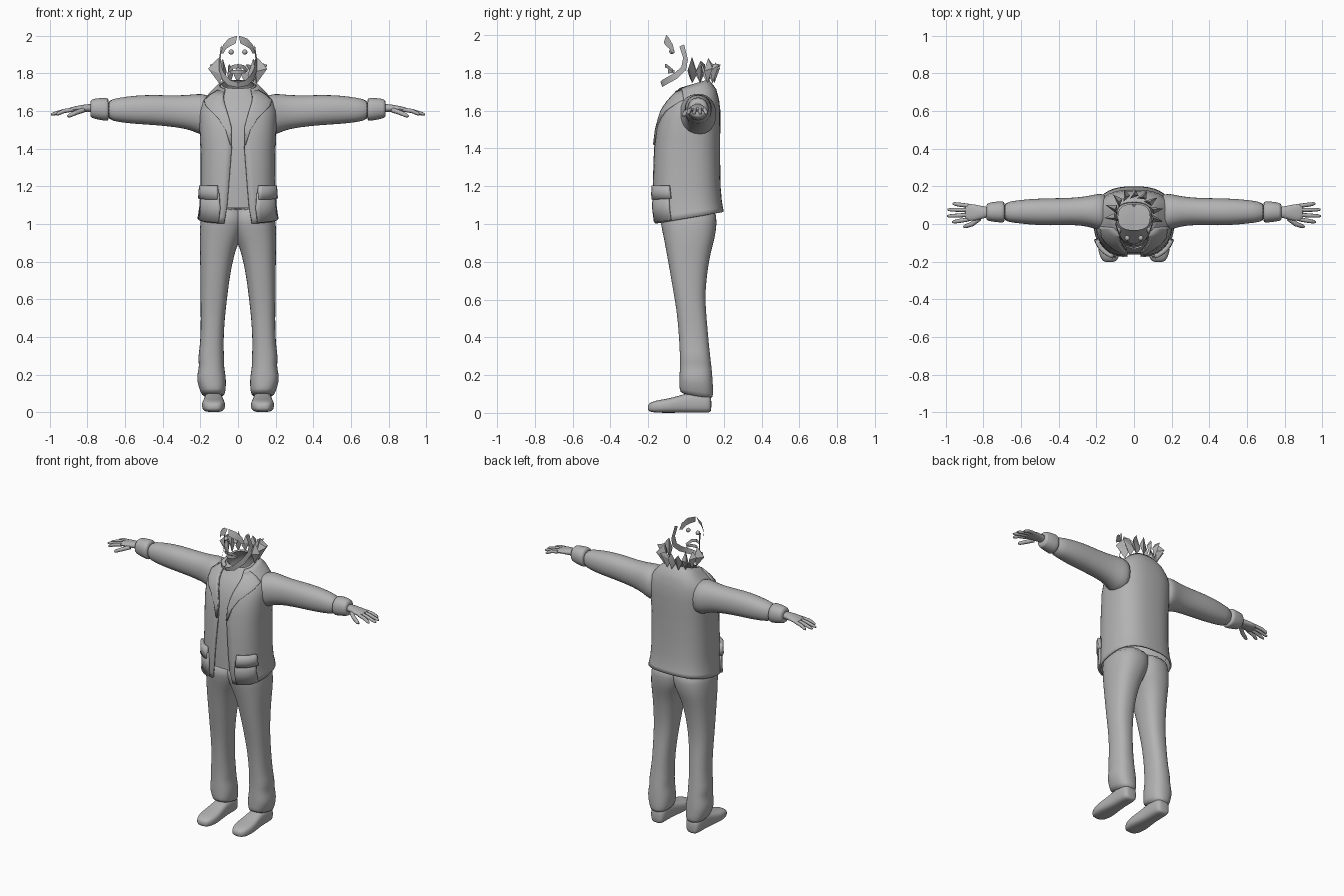
import bpy, bmesh, math
from mathutils import Vector

if "Cube" in bpy.data.objects:
    bpy.data.objects.remove(bpy.data.objects["Cube"])

grey = bpy.data.materials.new("plain grey")
grey.diffuse_color = (0.45, 0.45, 0.45, 1)
grey.use_nodes = True
grey.node_tree.nodes["Principled BSDF"].inputs["Base Color"].default_value = grey.diffuse_color


def make(name, verts, faces, mirror=False, subsurf=0, thick=0, recalc=False, angle=50):
    me = bpy.data.meshes.new(name)
    me.from_pydata([tuple(v) for v in verts], [], faces)
    if recalc:
        bm = bmesh.new()
        bm.from_mesh(me)
        bmesh.ops.recalc_face_normals(bm, faces=bm.faces[:])
        bm.to_mesh(me)
        bm.free()
    me.materials.append(grey)
    me.shade_smooth()
    me.set_sharp_from_angle(angle=math.radians(angle))
    ob = bpy.data.objects.new(name, me)
    bpy.context.collection.objects.link(ob)
    if mirror:
        m = ob.modifiers.new("mirror", 'MIRROR')
        m.use_mirror_merge = False
    if subsurf:
        ob.modifiers.new("smooth", 'SUBSURF').levels = subsurf
        ob.modifiers["smooth"].render_levels = subsurf
    if thick:
        s = ob.modifiers.new("thickness", 'SOLIDIFY')
        s.thickness, s.offset = thick, -1
    return ob


def loft(name, rings, closed=True, caps=True, **kw):
    n = len(rings[0])
    verts = [p for r in rings for p in r]
    faces = []
    for i in range(len(rings) - 1):
        for j in range(n if closed else n - 1):
            k = (j + 1) % n
            faces.append((i * n + j, i * n + k, (i + 1) * n + k, (i + 1) * n + j))
    if caps and closed:
        faces.append(tuple(reversed(range(n))))
        faces.append(tuple(range(len(verts) - n, len(verts))))
    return make(name, verts, faces, recalc=closed and caps, **kw)


def power(v, e):
    return math.copysign(abs(v) ** e, v)


def oval(a0, a1, b0, b1, n=16, p=2.4):
    """Rounded-box outline between the given limits."""
    out = []
    for i in range(n):
        t = 2 * math.pi * i / n
        out.append(((a0 + a1) / 2 + (a1 - a0) / 2 * power(math.sin(t), 2 / p),
                    (b0 + b1) / 2 - (b1 - b0) / 2 * power(math.cos(t), 2 / p)))
    return out


# ---- torso profile: height, half width, front, back, tilt, front opening ----
BODY = [(1.03, .215, -.168, .2, .17, .075), (1.1, .205, -.177, .19, .1, .06),
        (1.2, .2, -.178, .183, 0, .05), (1.4, .2, -.17, .18, 0, .034),
        (1.52, .205, -.155, .182, 0, .036), (1.6, .205, -.13, .182, 0, .058),
        (1.65, .19, -.105, .175, .05, .072), (1.69, .15, -.078, .16, .15, .078),
        (1.73, .1, -.048, .12, .3, .07)]
P = 2.6


def body_at(z):
    z = min(max(z, BODY[0][0]), BODY[-1][0])
    for a, b in zip(BODY, BODY[1:]):
        if z <= b[0]:
            f = (z - a[0]) / (b[0] - a[0])
            return [u + (v - u) * f for u, v in zip(a, b)]
    return list(BODY[-1])


def surf(t, z, off=0.0):
    """Point on the torso at angle t from the front."""
    _, w, f, b, tilt, _ = body_at(z)
    w, d, c = w + off, (b - f) / 2 + off, (f + b) / 2
    y = c - d * power(math.cos(t), 2 / P)
    return Vector((w * power(math.sin(t), 2 / P), y, z + tilt * y))


def angle_of(x, z):
    return math.asin(min(.985, x / body_at(z)[1]) ** (P / 2))


levels = [1.03, 1.06, 1.1, 1.15, 1.2, 1.3, 1.4, 1.46, 1.52, 1.56, 1.6, 1.63, 1.65, 1.67, 1.69, 1.71, 1.73]

# jacket shell, open down the front
rings = []
for z in levels:
    t0 = angle_of(body_at(z)[5], z)
    rings.append([surf(t0 + (2 * math.pi - 2 * t0) * i / 40, z) for i in range(41)])
loft("jacket", rings, closed=False, thick=.01)

# shirt and neck under the jacket
loft("shirt", [[surf(2 * math.pi * i / 40, z, -.016) for i in range(40)] for z in levels[2:]], caps=False)


# plates that follow the torso: lapels, pockets, flaps
def plate(name, rows, off, cols=8):
    loft(name, [[surf(a + (b - a) * i / cols, z, off) for i in range(cols + 1)] for z, a, b in rows],
         closed=False, mirror=True, thick=min(off + .004, .025))


LAPEL = [(1.42, .033, .04), (1.5, .034, .064), (1.56, .045, .1), (1.6, .056, .14), (1.63, .064, .165),
         (1.66, .072, .175), (1.69, .076, .142), (1.72, .07, .1)]
plate("lapel", [(z, angle_of(a, z), angle_of(b, z)) for z, a, b in LAPEL], .008)
plate("pocket", [(1.035, .38, 1.15), (1.1, .36, 1.15), (1.17, .4, 1.15)], .012)
plate("pocket_flap", [(1.14, .42, 1.22), (1.17, .42, 1.2), (1.205, .44, 1.18)], .02)


# sleeve: x, y range, z range
def along_x(rows, p=2.2, n=16):
    return [[(x, a, b) for a, b in oval(y0, y1, z0, z1, n, p)] for x, y0, y1, z0, z1 in rows]


loft("sleeve", along_x([
    (.13, -.05, .16, 1.47, 1.68), (.19, -.035, .165, 1.465, 1.695), (.24, -.015, .15, 1.495, 1.69),
    (.32, -.005, .14, 1.512, 1.683), (.45, -.01, .138, 1.525, 1.688), (.55, -.005, .135, 1.53, 1.684),
    (.63, .005, .125, 1.54, 1.672), (.7, .012, .115, 1.552, 1.66)]), mirror=True, subsurf=1)
loft("cuff", along_x([
    (.685, .01, .118, 1.55, 1.665), (.695, .005, .122, 1.545, 1.672), (.74, .01, .12, 1.553, 1.67),
    (.78, .016, .112, 1.562, 1.664), (.785, .026, .1, 1.572, 1.65)]), mirror=True, subsurf=1)

# hands
loft("palm", along_x([
    (.76, .035, .09, 1.59, 1.64), (.8, .03, .095, 1.595, 1.637), (.84, .016, .104, 1.595, 1.632),
    (.88, .014, .11, 1.593, 1.622), (.9, .02, .106, 1.597, 1.617)], n=12), mirror=True, subsurf=1)


def finger(name, a, b, c, r):
    pts, rings = [Vector(a), Vector(b), Vector(c)], []
    d = (pts[2] - pts[0]).normalized()
    side = d.cross(Vector((0, 0, 1))).normalized()
    up = side.cross(d)
    for p, k in ((pts[0], 1), (pts[1], 1), (pts[1].lerp(pts[2], .75), .85), (pts[2], .45)):
        rings.append([p + (side * math.cos(i * math.pi / 4) + up * math.sin(i * math.pi / 4)) * r * k
                      for i in range(8)])
    loft(name, rings, mirror=True)


for nm, y0, y1, x1 in (("index_finger", .024, .01, .965), ("middle_finger", .049, .042, .993),
                       ("ring_finger", .074, .076, .99), ("little_finger", .097, .108, .962)):
    finger(nm, (.88, y0, 1.607), (.925, (y0 + y1) / 2, 1.6), (x1, y1, 1.582), .011)
finger("thumb", (.82, .03, 1.605), (.86, .0, 1.592), (.905, -.016, 1.572), .013)

# trouser legs: z, x range, y range, hem tilt
legs = [(.085, .072, .19, -.03, .14, -.2), (.11, .066, .2, -.035, .145, -.15), (.16, .062, .218, -.035, .143, -.1),
        (.2, .066, .218, -.035, .14, 0), (.25, .075, .205, -.033, .135, 0), (.29, .072, .215, -.033, .13, 0),
        (.36, .078, .2, -.035, .122, 0), (.5, .07, .198, -.045, .11, 0), (.6, .058, .2, -.06, .102, 0),
        (.7, .046, .2, -.078, .108, 0), (.8, .028, .202, -.095, .122, 0), (.88, .006, .204, -.11, .14, 0),
        (.93, -.02, .205, -.12, .155, 0), (1.0, -.045, .203, -.135, .165, 0), (1.1, -.05, .19, -.15, .165, 0)]
loft("trouser_leg", [[(x, y, z + k * (y - .05)) for x, y in oval(a, b, c, d, 20)]
                     for z, a, b, c, d, k in legs], mirror=True, subsurf=1)

# shoes: y, half width, bottom, top
shoe = [(-.203, .025, .015, .04), (-.19, .044, .004, .056), (-.15, .06, 0, .068), (-.1, .064, 0, .075),
        (-.04, .056, 0, .09), (.02, .05, 0, .11), (.09, .052, 0, .11), (.125, .046, 0, .1), (.135, .03, .01, .08)]
loft("shoe", [[(x, y, z) for x, z in oval(.13 - w, .13 + w, b, t, 16, 3)] for y, w, b, t in shoe],
     mirror=True, subsurf=1)

# beard edge running up to the temple, and brow piece
loft("beard_edge", [
    [(0, -.125, 1.725), (.05, -.11, 1.735), (.085, -.05, 1.768), (.1, 0, 1.815), (.102, .01, 1.87), (.09, -.01, 1.95)],
    [(0, -.135, 1.752), (.042, -.122, 1.765), (.072, -.06, 1.8), (.086, -.025, 1.83), (.092, -.015, 1.88),
     (.086, -.035, 1.94)]], closed=False, mirror=True)
loft("brow", [
    [(.004, -.105, 2.0), (.05, -.09, 1.985), (.08, -.07, 1.95), (.092, -.06, 1.905)],
    [(.012, -.118, 1.96), (.04, -.108, 1.945), (.064, -.09, 1.93), (.078, -.075, 1.905)]], closed=False, mirror=True)

# moustache and teeth
loft("moustache", [[(0, -.112, 1.848), (.03, -.1, 1.845), (.052, -.07, 1.82)],
                   [(0, -.11, 1.828), (.026, -.1, 1.825), (.046, -.07, 1.805)]], closed=False, mirror=True)
loft("teeth", [[(0, -.095, 1.818), (.025, -.088, 1.817), (.04, -.06, 1.815)],
               [(0, -.095, 1.797), (.025, -.088, 1.798), (.04, -.06, 1.8)]], closed=False, mirror=True)

# eyes
bm = bmesh.new()
bmesh.ops.create_uvsphere(bm, u_segments=12, v_segments=8, radius=.014)
ball = [v.co + Vector((.036, -.075, 1.913)) for v in bm.verts]
ball_faces = [tuple(v.index for v in f.verts) for f in bm.faces]
bm.free()
make("eye", ball, ball_faces, mirror=True)

# jagged hair blades around the nape
verts, faces = [], []
for i in range(9):
    t = math.radians(-100 + 25 * i)
    out, side = Vector((math.sin(t), math.cos(t), 0)), Vector((math.cos(t), -math.sin(t), 0))
    hub, s, h = Vector((0, .05, 0)), len(verts), .02 * (i % 2)
    lift = .03 * abs(math.sin(t))
    for o, w, z in ((.085, -.022, 1.79), (.1, .025, 1.81), (.1, 0, 1.745), (.105, 0, 1.855 + lift - h),
                    (.13 + .03 * abs(math.sin(t)), .01, 1.825 + h)):
        verts.append(hub + out * o + side * w + Vector((0, 0, z)))
    faces += [tuple(s + k for k in f) for f in ((0, 2, 4), (2, 1, 4), (1, 3, 4), (3, 0, 4), (0, 3, 1), (0, 1, 2))]
make("hair_blades", verts, faces, recalc=True, angle=20)
